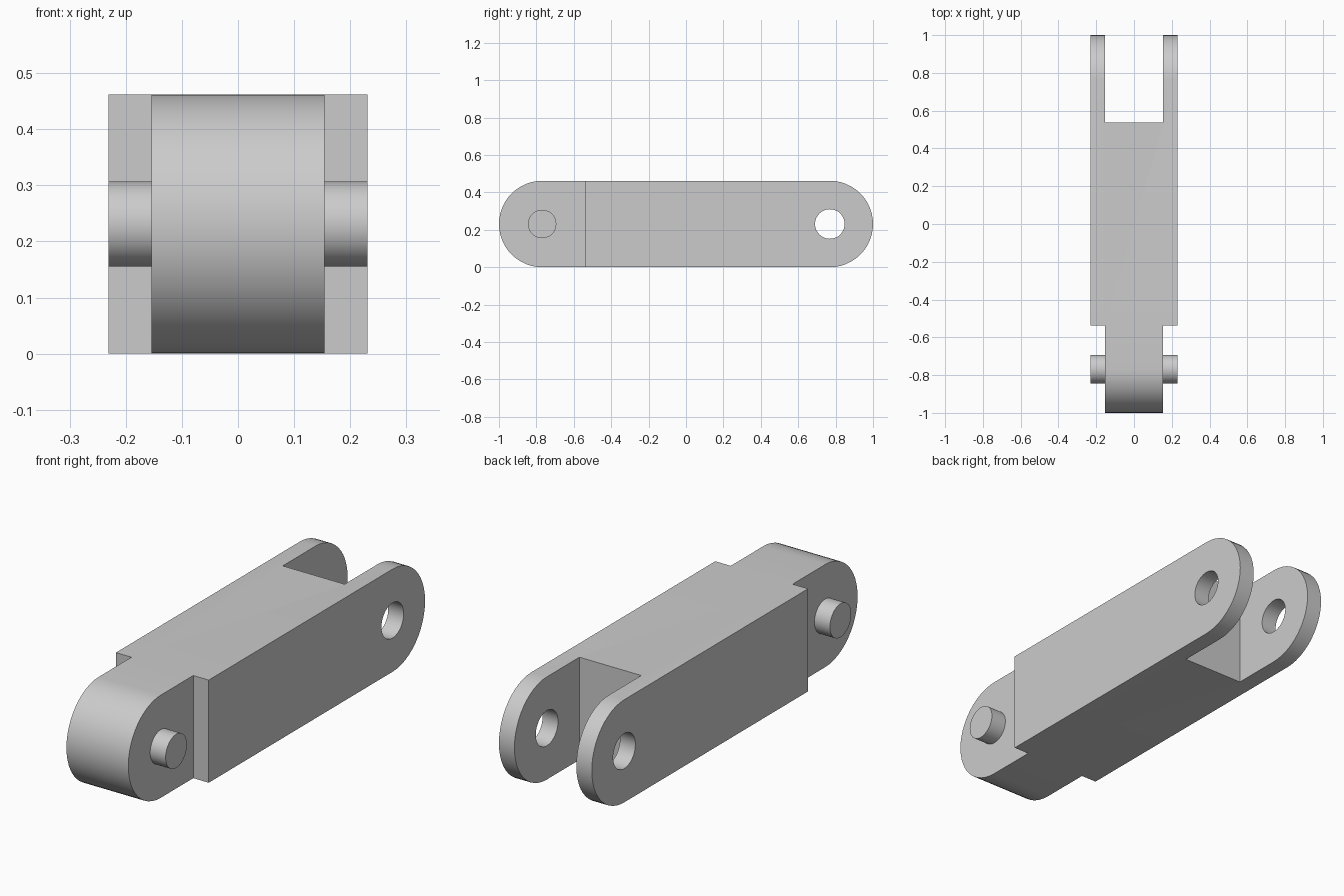
import bpy
import bmesh
from math import pi, sin, cos

cube = bpy.data.objects.get("Cube")
if cube:
    bpy.data.objects.remove(cube, do_unlink=True)

R = 0.231            # end radius, half height and half width
PIVOT = 1 - R        # distance of each pivot from the middle
INNER = 0.154        # half width of tongue and fork slot
SHOULDER = 0.538     # where the tongue and the slot begin
SEGMENTS = 48

grey = bpy.data.materials.new("light_grey")
grey.use_nodes = True
colour = (0.6, 0.6, 0.6, 1)
grey.diffuse_color = colour
grey.node_tree.nodes["Principled BSDF"].inputs["Base Color"].default_value = colour


def prism(name, outline, x0, x1):
    """Extrude a (y, z) outline along x."""
    bm = bmesh.new()
    face = bm.faces.new([bm.verts.new((x0, y, z)) for y, z in outline])
    new = bmesh.ops.extrude_face_region(bm, geom=[face])["geom"]
    bmesh.ops.translate(bm, vec=(x1 - x0, 0, 0),
                        verts=[v for v in new if isinstance(v, bmesh.types.BMVert)])
    bmesh.ops.recalc_face_normals(bm, faces=bm.faces)
    mesh = bpy.data.meshes.new(name)
    bm.to_mesh(mesh)
    bm.free()
    mesh.materials.append(grey)
    obj = bpy.data.objects.new(name, mesh)
    bpy.context.collection.objects.link(obj)
    return obj


def arc(y, radius, start, sweep, steps):
    return [(y + radius * cos(start + sweep * i / steps),
             R + radius * sin(start + sweep * i / steps)) for i in range(steps + 1)]


def circle(y, radius):
    return arc(y, radius, 0, 2 * pi, SEGMENTS)[:-1]


def box(y0, y1):
    return [(y0, -0.1), (y1, -0.1), (y1, 0.6), (y0, 0.6)]


def combine(target, tool, operation):
    mod = target.modifiers.new(tool.name, 'BOOLEAN')
    mod.operation = operation
    mod.solver = 'EXACT'
    mod.object = tool
    bpy.context.view_layer.objects.active = target
    bpy.ops.object.modifier_apply(modifier=mod.name)
    bpy.data.objects.remove(tool, do_unlink=True)


# Link body with rounded ends
stadium = (arc(PIVOT, R, -pi / 2, pi, SEGMENTS // 2)
           + arc(-PIVOT, R, pi / 2, pi, SEGMENTS // 2))
link = prism("chain_link", stadium, -R, R)

# Fork slot, pivot holes and the two tongue shoulders
combine(link, prism("fork_slot", box(SHOULDER, 1.2), -INNER, INNER), 'DIFFERENCE')
combine(link, prism("pivot_hole", circle(PIVOT, 0.079), -0.4, 0.4), 'DIFFERENCE')
for side in (-1, 1):
    combine(link, prism("shoulder_cut", box(-1.2, -SHOULDER), side * INNER, side * 0.4),
            'DIFFERENCE')

# Pivot pin through the tongue
combine(link, prism("pivot_pin", circle(-PIVOT, 0.0757), -R, R), 'UNION')

# Smooth the round surfaces, keep the edges sharp
bpy.ops.object.select_all(action='DESELECT')
link.select_set(True)
bpy.context.view_layer.objects.active = link
bpy.ops.object.shade_smooth_by_angle(angle=pi / 6)
